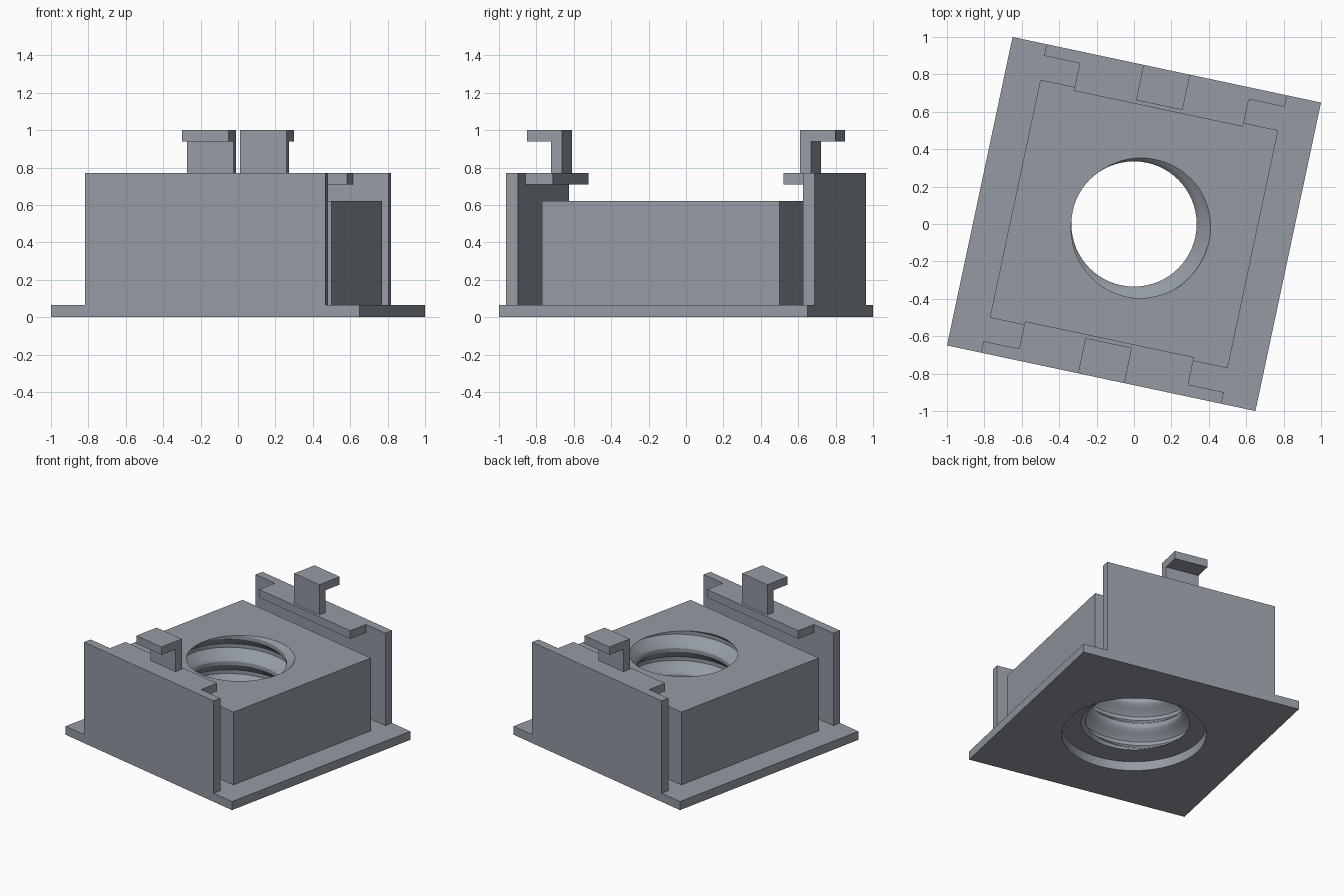
import bpy, bmesh, math
from mathutils import Matrix, Vector

if "Cube" in bpy.data.objects:
    bpy.data.objects.remove(bpy.data.objects["Cube"])

ROT = math.radians(-12)          # whole part sits turned on the ground
SLAB, BLOCK, RIM = 0.065, 0.62, 0.77
PITCH, STEPS = 0.2, 64

grey = bpy.data.materials.new("plain_grey")
grey.diffuse_color = (0.30, 0.33, 0.37, 1)
grey.use_nodes = True
grey.node_tree.nodes["Principled BSDF"].inputs["Base Color"].default_value = grey.diffuse_color


def finish(name, bm, turn=0.0):
    """Turn a bmesh about z and make it an object."""
    bmesh.ops.recalc_face_normals(bm, faces=bm.faces)
    bm.transform(Matrix.Rotation(turn, 4, 'Z'))
    me = bpy.data.meshes.new(name)
    bm.to_mesh(me)
    bm.free()
    me.materials.append(grey)
    ob = bpy.data.objects.new(name, me)
    bpy.context.collection.objects.link(ob)
    return ob


def prism(name, profile, half_width, turn):
    """Extrude a (y, z) profile along x."""
    bm = bmesh.new()
    face = bm.faces.new([bm.verts.new((-half_width, y, z)) for y, z in profile])
    new = bmesh.ops.extrude_face_region(bm, geom=[face])["geom"]
    bmesh.ops.translate(bm, vec=(2 * half_width, 0, 0),
                        verts=[g for g in new if isinstance(g, bmesh.types.BMVert)])
    return finish(name, bm, turn)


def box(name, half_width, y0, y1, z0, z1, turn):
    return prism(name, [(y0, z0), (y1, z0), (y1, z1), (y0, z1)], half_width, turn)


def thread_cutter():
    """Solid right-handed screw: helical rows joined over a seam."""
    profile = [(0.0, 0.412), (0.07, 0.412), (0.16, 0.397), (0.28, 0.364), (0.38, 0.341),
               (0.43, 0.335), (0.57, 0.335), (0.62, 0.341), (0.72, 0.364), (0.84, 0.397),
               (0.93, 0.412)]
    n, turns = len(profile), 7
    z0 = BLOCK - PITCH * (4 + 330 / 360)   # groove meets the top face at 330 degrees
    bm = bmesh.new()
    grid = []
    for j in range(STEPS):
        a = j / STEPS
        grid.append([bm.verts.new((r * math.cos(a * math.tau), r * math.sin(a * math.tau),
                                   z0 + PITCH * (t + p + a)))
                     for t in range(turns) for p, r in profile])
    rows = n * turns
    for j in range(STEPS):
        seam = j == STEPS - 1
        nxt, shift = grid[(j + 1) % STEPS], n if seam else 0
        for k in range(rows - 1 - shift):
            bm.faces.new((grid[j][k], nxt[k + shift], nxt[k + 1 + shift], grid[j][k + 1]))
    # close both ends with fans
    last = STEPS - 1
    low = [grid[j][0] for j in range(STEPS)] + [grid[0][k] for k in range(n, 0, -1)]
    high = [grid[j][rows - 1] for j in range(STEPS)] + \
           [grid[last][k] for k in range(rows - 2, rows - 1 - n, -1)]
    high = high[:STEPS] + [grid[last][k] for k in range(rows - 2, rows - 2 - n, -1)]
    for loop in (low, high):
        mid = bm.verts.new((0, 0, sum(v.co.z for v in loop) / len(loop)))
        for a, b in zip(loop, loop[1:] + loop[:1]):
            bm.faces.new((mid, a, b))
    return finish("thread_cutter", bm)


# Body: square flange, central block, wide recess below, threaded bore
body = box("body", 0.843, -0.843, 0.843, 0, SLAB, ROT)
block = box("block_part", 0.65, -0.65, 0.65, 0.03, BLOCK, ROT)
bm = bmesh.new()
bmesh.ops.create_cone(bm, cap_ends=True, segments=STEPS, radius1=0.5, radius2=0.5,
                      depth=0.2, matrix=Matrix.Translation((0, 0, 0.07 - 0.1)))
recess = finish("recess_cutter", bm)
thread = thread_cutter()

for tool, op in ((block, 'UNION'), (recess, 'DIFFERENCE'), (thread, 'DIFFERENCE')):
    mod = body.modifiers.new(op, 'BOOLEAN')
    mod.operation, mod.object, mod.solver = op, tool, 'EXACT'
bpy.context.view_layer.update()
mesh = bpy.data.meshes.new_from_object(
    body.evaluated_get(bpy.context.evaluated_depsgraph_get()))
body.modifiers.clear()
body.data = mesh
for tool in (block, recess, thread):
    bpy.data.objects.remove(tool)

# Soft shading in the bore, sharp outer edges
bpy.context.view_layer.objects.active = body
body.select_set(True)
bpy.ops.object.shade_smooth_by_angle(angle=math.radians(30))
body.select_set(False)

# Side walls with inner ledge and outward-facing hook, on two opposite sides
for side, turn in (("back", ROT), ("front", ROT + math.pi)):
    box(side + "_wall", 0.657, 0.78, 0.843, SLAB, RIM, turn)
    box(side + "_ledge", 0.462, 0.63, 0.78, 0.708, RIM, turn)
    prism(side + "_hook", [(0.65, RIM), (0.71, RIM), (0.71, 0.94), (0.843, 0.94),
                           (0.843, 1.0), (0.65, 1.0)], 0.127, turn)
